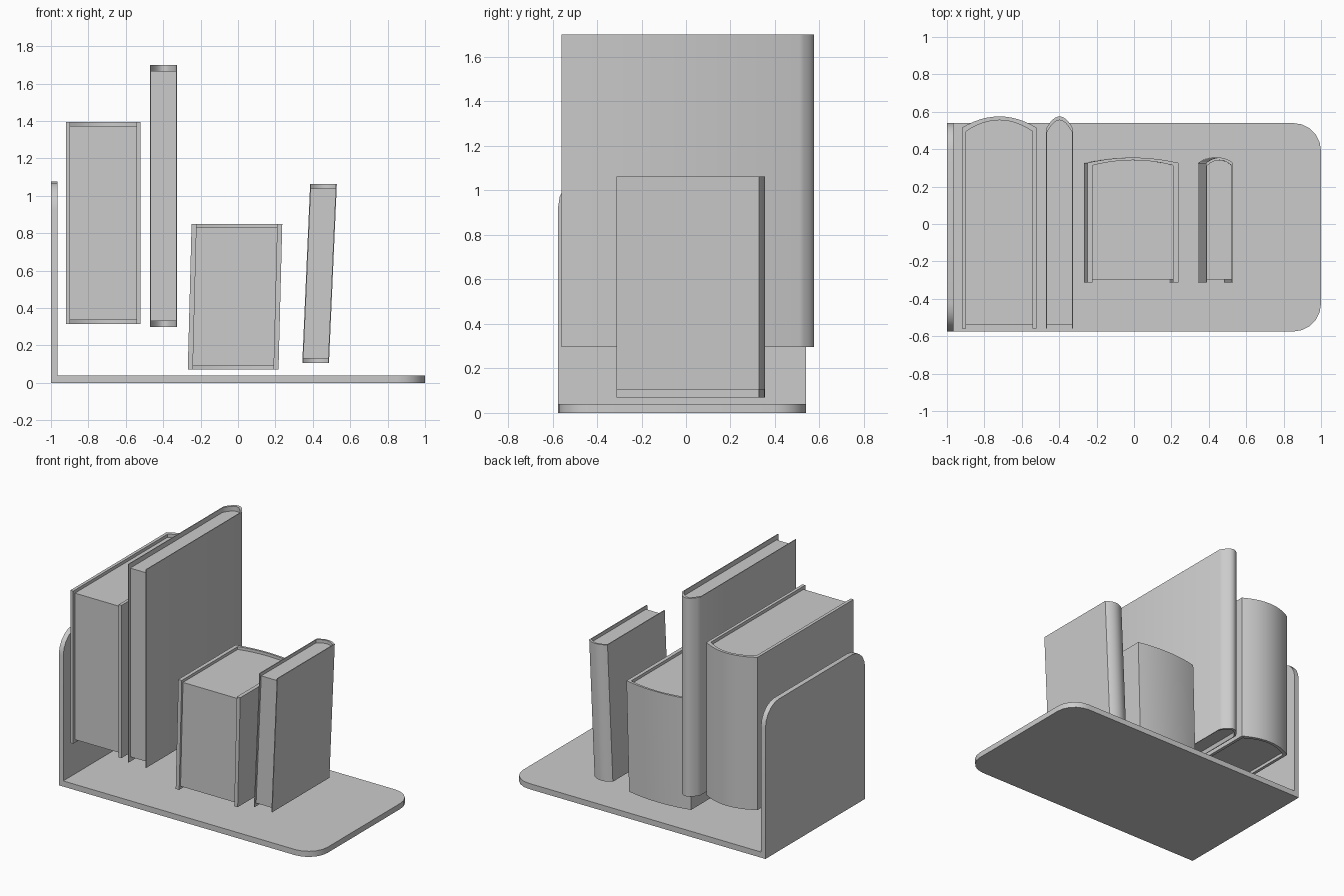
import bpy
import bmesh
import math
from mathutils import Matrix

cube = bpy.data.objects.get("Cube")
if cube:
    bpy.data.objects.remove(cube, do_unlink=True)

grey = bpy.data.materials.new("light grey")
grey.use_nodes = True
colour = (0.6, 0.6, 0.6, 1)
grey.diffuse_color = colour
grey.node_tree.nodes["Principled BSDF"].inputs["Base Color"].default_value = colour


def prism(name, outline, low, high, matrix=None):
    """Extrude a flat outline from low to high along z, then transform it."""
    bm = bmesh.new()
    face = bm.faces.new([bm.verts.new((u, v, low)) for u, v in outline])
    top = bmesh.ops.extrude_face_region(bm, geom=[face])["geom"]
    bmesh.ops.translate(bm, vec=(0, 0, high - low),
                        verts=[g for g in top if isinstance(g, bmesh.types.BMVert)])
    if matrix:
        bm.transform(matrix)
    bmesh.ops.recalc_face_normals(bm, faces=bm.faces)
    mesh = bpy.data.meshes.new(name)
    bm.to_mesh(mesh)
    bm.free()
    mesh.materials.append(grey)
    obj = bpy.data.objects.new(name, mesh)
    bpy.context.collection.objects.link(obj)
    bpy.ops.object.select_all(action="DESELECT")
    obj.select_set(True)
    bpy.context.view_layer.objects.active = obj
    bpy.ops.object.shade_smooth_by_angle(angle=math.radians(35))
    return obj


def rounded_end(start, end, v0, v1, r, steps=5):
    """Rectangle whose two corners at the far u end are rounded."""
    pts = [(start, v0)]
    for cv, first in ((v0 + r, -90), (v1 - r, 0)):
        for i in range(steps + 1):
            a = math.radians(first + 90 * i / steps)
            pts.append((end - r + r * math.cos(a), cv + r * math.sin(a)))
    return pts + [(start, v1)]


def spine(half, side, peak, steps=12):
    """Bowed curve across the back of a book, left to right."""
    return [(half * t, side + (peak - side) * (1 - t * t))
            for t in (2 * i / steps - 1 for i in range(steps + 1))]


def book(name, x, low, high, width, front, side, peak, board, thick, inset, page_front, lean=0):
    """Cover wrapped round a recessed page block, leaning along x."""
    half = width / 2
    outer = spine(half, side, peak)
    inner = spine(half - board, side - thick, peak - thick)
    place = Matrix.Translation((x, 0, low))
    place[0][2] = lean
    tall = high - low
    cover = [(-half, front)] + outer + [(half, front), (half - board, front)]
    cover += inner[::-1] + [(board - half, front)]
    prism(name + "_cover", cover, 0, tall, place)
    pages = [(board - half, page_front)] + inner + [(half - board, page_front)]
    prism(name + "_pages", pages, inset, tall - inset, place)


# Bookend: base plate and upright plate
prism("base_plate", rounded_end(-0.965, 1, -0.575, 0.54, 0.15), 0, 0.04)
upright_axes = Matrix(((0, 0, 1, 0), (0, 1, 0, 0), (1, 0, 0, 0), (0, 0, 0, 1)))
prism("upright_plate", rounded_end(0, 1.075, -0.575, 0.54, 0.15), -1, -0.965, upright_axes)

# Books, from the upright outwards
book("wide_book", -0.72, 0.315, 1.395, 0.40, -0.56, 0.515, 0.575, 0.022, 0.02, 0.022, -0.54)
book("tall_book", -0.398, 0.297, 1.70, 0.144, -0.56, 0.51, 0.575, 0.005, 0.02, 0.034, -0.54)
book("short_book", -0.026, 0.07, 0.85, 0.485, -0.313, 0.327, 0.355, 0.027, 0.014, 0.02, -0.298, 0.026)
book("leaning_book", 0.415, 0.106, 1.063, 0.143, -0.313, 0.327, 0.355, 0.006, 0.014, 0.023, -0.298, 0.044)
